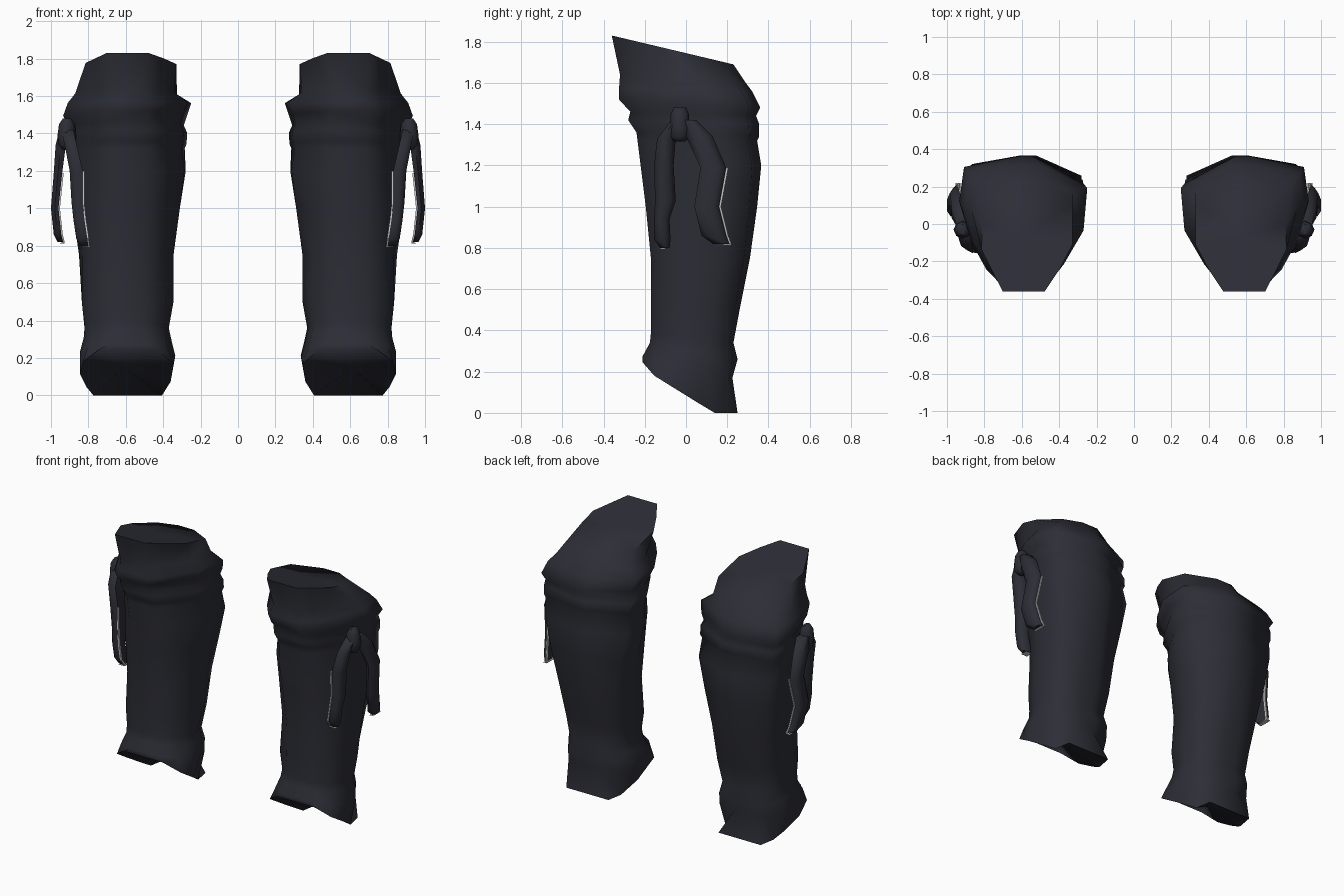
import bpy, bmesh, math
from mathutils import Vector

if "Cube" in bpy.data.objects:
    bpy.data.objects.remove(bpy.data.objects["Cube"])


def material(name, rgb):
    m = bpy.data.materials.new(name)
    m.diffuse_color = (*rgb, 1)
    m.use_nodes = True
    m.node_tree.nodes["Principled BSDF"].inputs["Base Color"].default_value = m.diffuse_color
    return m


CLOTH = material("dark_slate_cloth", (0.026, 0.027, 0.037))
TRIM = material("pale_trim", (0.6, 0.6, 0.6))


def loft(name, rings, mat, angle=50, recess=0):
    """Skin a stack of equal rings, close both ends, mirror to the other leg."""
    bm = bmesh.new()
    loops = [[bm.verts.new(p) for p in ring] for ring in rings]
    n = len(loops[0])
    for a, b in zip(loops, loops[1:]):
        for i in range(n):
            j = (i + 1) % n
            bm.faces.new((a[i], a[j], b[j], b[i]))
    for ring, lift in ((loops[0], 0), (loops[-1], recess)):
        mid = sum((v.co for v in ring), Vector()) / n
        c = bm.verts.new(mid + Vector((0, 0, lift)))
        for i in range(n):
            bm.faces.new((ring[i], ring[(i + 1) % n], c))
    bmesh.ops.recalc_face_normals(bm, faces=bm.faces[:])
    me = bpy.data.meshes.new(name)
    bm.to_mesh(me)
    bm.free()
    me.materials.append(mat)
    ob = bpy.data.objects.new(name, me)
    bpy.context.collection.objects.link(ob)
    bpy.ops.object.select_all(action='DESELECT')
    ob.select_set(True)
    bpy.context.view_layer.objects.active = ob
    bpy.ops.object.shade_smooth_by_angle(angle=math.radians(angle))
    ob.modifiers.new("other_leg", 'MIRROR').use_mirror_merge = False
    return ob


# Leg cross-sections in unit coordinates: across (inner to outer), front to back
TOP = [(.3, 0), (.76, 0), (.87, .18), (.99, .38), (.98, .6), (.82, .88),
       (.6, 1), (.35, 1), (0, .8), (0, .42), (.14, .2)]
KNEE = [(.32, 0), (.66, 0), (.78, .12), (.9, .33), (1, .65), (.96, .92),
        (.54, 1), (.4, 1), (0, .8), (.03, .45), (.19, .17)]
ANKLE = [(.3, 0), (.7, 0), (.92, .15), (1, .4), (1, .7), (.85, .95),
         (.62, 1), (.38, 1), (.12, .93), (0, .6), (.08, .2)]
HEM = [(.2, 0), (.8, 0), (.97, .12), (1, .35), (.93, .6), (.86, .76),
       (.82, 1), (.18, 1), (.14, .76), (.05, .5), (.02, .15)]

# Leg rings: front z, back z, front y, back y, inner x, outer x
LEG = [
    (1.83, 1.69, -.36, .23, .33, .82),
    (1.64, 1.60, -.32, .29, .325, .87),
    (1.57, 1.56, -.325, .32, .25, .91),
    (1.52, 1.48, -.325, .36, .275, .935),
    (1.46, 1.44, -.27, .34, .29, .91),
    (1.42, 1.40, -.28, .355, .272, .915),
    (1.36, 1.34, -.24, .355, .275, .91),
    (1.32, 1.32, -.235, .345, .285, .905),
    (1.20, 1.20, -.22, .365, .27, .90),
    (1.00, 1.00, -.195, .345, .30, .885),
    (.75, .75, -.17, .31, .34, .85),
    (.50, .50, -.17, .26, .345, .835),
    (.39, .34, -.17, .23, .37, .82),
    (.34, .26, -.175, .25, .355, .825),
    (.275, .17, -.21, .225, .335, .845),
    (.21, 0, -.21, .25, .335, .845),
]

rings = []
for k, (zf, zb, yf, yb, xi, xo) in enumerate(LEG):
    hem = k == len(LEG) - 1
    t = min(1, max(0, (1.3 - zf) / 0.8))      # knee shape blends to ankle shape
    a, b = (TOP, TOP) if k == 0 else (HEM, HEM) if hem else (KNEE, ANKLE)
    ring = []
    for i, ((u0, v0), (u1, v1)) in enumerate(zip(a, b)):
        u, v = u0 + (u1 - u0) * t, v0 + (v1 - v0) * t
        y = yf + (yb - yf) * v
        z = zf + (zb - zf) * v
        if hem:                               # slanted hem, flat heel, raised front
            z = .245 if i < 2 else max(0, .215 - .62 * (y - yf))
        ring.append((xi + (xo - xi) * u, y, z))
    rings.append(ring)
loft("leg_wrap", rings, CLOTH, 78, recess=.05)

# Hanging tie ends: z, front y, back y, inner x, outer x
TIES = {
    "front_tie": [
        (1.42, -.07, 0, .88, .945), (1.33, -.14, -.05, .86, .925),
        (1.20, -.155, -.06, .83, .90), (1.03, -.15, -.05, .83, .89),
        (.94, -.155, -.08, .82, .88), (.84, -.155, -.075, .805, .865),
        (.80, -.125, -.08, .80, .85)],
    "back_tie": [
        (1.42, -.02, .05, .89, .955), (1.34, 0, .13, .92, .975),
        (1.19, .07, .195, .94, .985), (1.00, .04, .16, .96, 1.0),
        (.86, .075, .195, .945, .985), (.82, .13, .21, .935, .965)],
}
for name, path in TIES.items():
    strip, edge = [], []
    for z, y0, y1, x0, x1 in path:
        w, xm = y1 - y0, (x0 + x1) / 2
        strip.append([(x0, y0 + .1 * w, z), (xm, y0, z), (x1, y0 + .25 * w, z),
                      (x1, y1 - .25 * w, z), (xm, y1, z), (x0, y1, z)])
        # pale binding along the inner edge only
        a, b = (y0, y0 + .015) if name == "front_tie" else (y1 - .008, y1 + .01)
        edge.append([(x0 - .008, a, z), (x0 + .001, a, z),
                     (x0 + .001, b, z), (x0 - .008, b, z)])
    # binding across the tip
    z, y0, y1, x0, x1 = path[-1]
    edge.append([(x0 - .008, y0, z - .008), (x1 - .01, y0, z - .008),
                 (x1 - .01, y1 + .008, z - .008), (x0 - .008, y1 + .008, z - .008)])
    loft(name, strip, CLOTH, 60)
    loft(name + "_binding", edge[2:], TRIM, 30)

# Knot holding the ties
KNOT = [(1.48, .03, .022), (1.45, .044, .042), (1.39, .048, .05),
        (1.34, .05, .045), (1.315, .025, .025)]
OCT = [(1, 0), (.7, .7), (0, 1), (-.7, .7), (-1, 0), (-.7, -.7), (0, -1), (.7, -.7)]
loft("tie_knot", [[(.915 + rx * c, -.03 + ry * s, z) for c, s in OCT]
                  for z, ry, rx in KNOT], CLOTH, 60)
